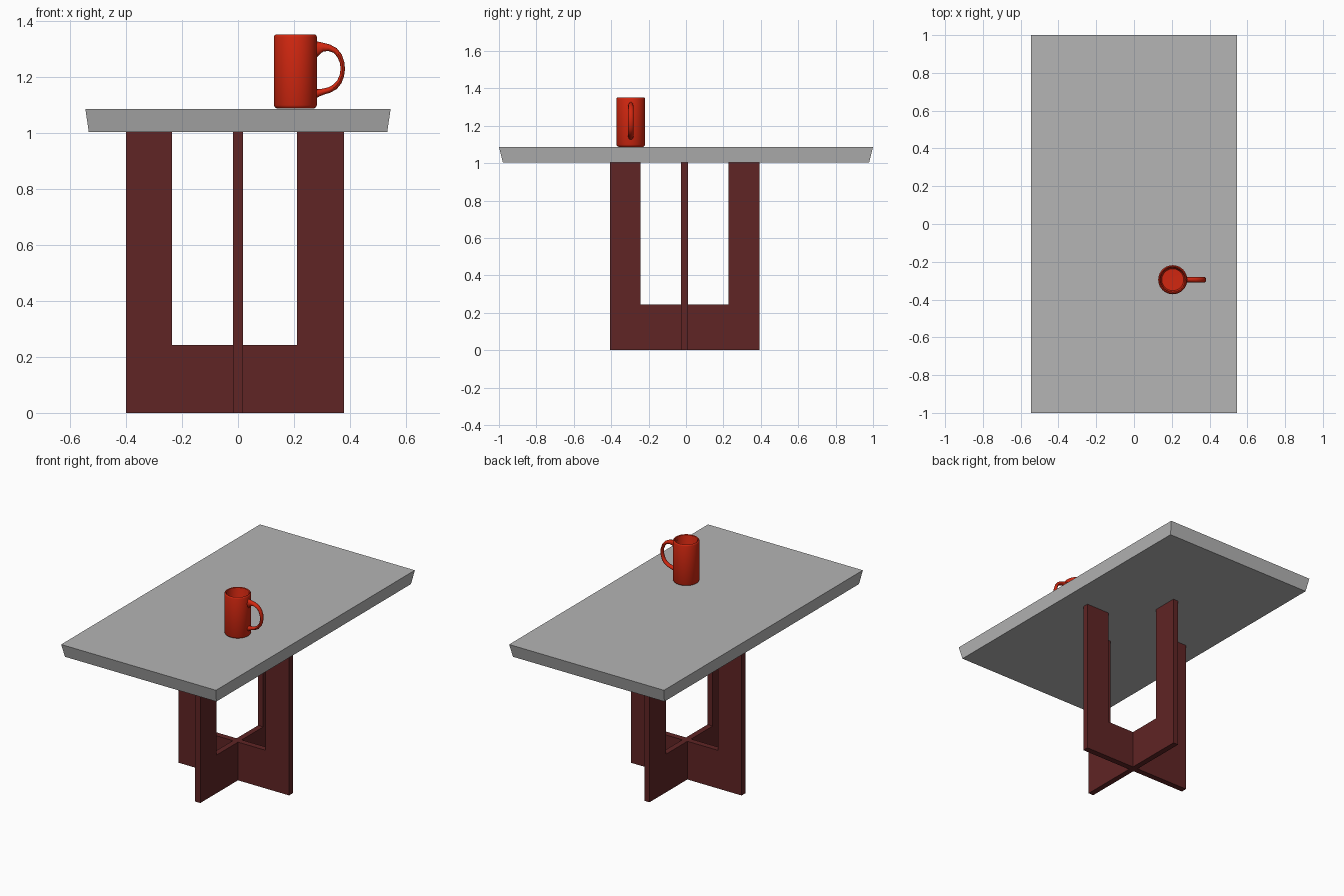
import bpy, bmesh, math
from mathutils import Vector

if "Cube" in bpy.data.objects:
    bpy.data.objects.remove(bpy.data.objects["Cube"])


def material(name, rgb):
    m = bpy.data.materials.new(name)
    m.diffuse_color = (*rgb, 1)
    m.use_nodes = True
    m.node_tree.nodes["Principled BSDF"].inputs["Base Color"].default_value = m.diffuse_color
    return m


GREY = material("stone grey", (0.46, 0.46, 0.46))
WOOD = material("dark red wood", (0.115, 0.018, 0.018))
RED = material("glossy red", (0.64, 0.02, 0.005))


def finish(name, bm, mat, smooth=False):
    bmesh.ops.recalc_face_normals(bm, faces=bm.faces)
    me = bpy.data.meshes.new(name)
    bm.to_mesh(me)
    bm.free()
    me.materials.append(mat)
    ob = bpy.data.objects.new(name, me)
    bpy.context.collection.objects.link(ob)
    if smooth:
        bpy.ops.object.select_all(action='DESELECT')
        ob.select_set(True)
        bpy.context.view_layer.objects.active = ob
        bpy.ops.object.shade_smooth_by_angle(angle=math.radians(40))
    return ob


# Table top: slab that narrows towards its underside
bm = bmesh.new()
bmesh.ops.create_cube(bm, size=2)
for v in bm.verts:
    if v.co.z > 0:
        v.co = (v.co.x * 0.545, v.co.y, 1.086)
    else:
        v.co = (v.co.x * 0.533, v.co.y * 0.979, 1.003)
finish("table_top", bm, GREY)


# Base: two U-shaped panels crossing each other
def u_panel(name, outer, inner, thickness, place):
    (o0, o1), (i0, i1), (t0, t1) = outer, inner, thickness
    top, floor = 1.003, 0.243
    outline = [(o0, 0), (o1, 0), (o1, top), (i1, top),
               (i1, floor), (i0, floor), (i0, top), (o0, top)]
    bm = bmesh.new()
    face = bm.faces.new([bm.verts.new(place(a, t0, z)) for a, z in outline])
    ext = bmesh.ops.extrude_face_region(bm, geom=[face], use_keep_orig=True)
    shift = Vector(place(0, t1 - t0, 0))
    for v in ext["geom"]:
        if isinstance(v, bmesh.types.BMVert):
            v.co += shift
    finish(name, bm, WOOD)


u_panel("cross_panel", (-0.40, 0.378), (-0.235, 0.211), (-0.026, 0.012),
        lambda a, t, z: (a, t, z))
u_panel("long_panel", (-0.405, 0.393), (-0.242, 0.228), (-0.018, 0.018),
        lambda a, t, z: (t, a, z))

# Mug body: revolved wall with rounded foot and rim
CX, CY = 0.205, -0.295
profile = [(0, 1.087), (0.066, 1.087), (0.073, 1.091), (0.077, 1.099),
           (0.077, 1.342), (0.075, 1.348), (0.071, 1.351), (0.066, 1.348),
           (0.064, 1.342), (0.064, 1.118), (0.058, 1.108), (0, 1.106)]
bm = bmesh.new()
vs = [bm.verts.new((CX + r, CY, z)) for r, z in profile]
es = [bm.edges.new(p) for p in zip(vs, vs[1:])]
bmesh.ops.spin(bm, geom=vs + es, cent=(CX, CY, 0), axis=(0, 0, 1),
               angle=math.tau, steps=40)
bmesh.ops.remove_doubles(bm, verts=bm.verts, dist=0.0003)
finish("mug_body", bm, RED, True)

# Mug handle: oval section swept along a bow, flared where it meets the wall
# (x, z, half height of section)
path = [(0.274, 1.300, 0.031), (0.287, 1.303, 0.024), (0.303, 1.306, 0.016),
        (0.325, 1.304, 0.012), (0.347, 1.294, 0.010), (0.363, 1.275, 0.009),
        (0.372, 1.250, 0.008), (0.374, 1.228, 0.008), (0.371, 1.205, 0.008),
        (0.362, 1.182, 0.009), (0.346, 1.164, 0.010), (0.326, 1.153, 0.010),
        (0.304, 1.147, 0.011), (0.288, 1.143, 0.013), (0.274, 1.140, 0.018)]
SIDES, HALF_WIDTH = 12, 0.014
bm = bmesh.new()
rings = []
for i, (x, z, h) in enumerate(path):
    a, b = path[max(i - 1, 0)], path[min(i + 1, len(path) - 1)]
    d = Vector((b[0] - a[0], 0, b[1] - a[1])).normalized()
    n = Vector((-d.z, 0, d.x))
    ring = []
    for k in range(SIDES):
        t = math.tau * k / SIDES
        ring.append(bm.verts.new(Vector((x, CY, z)) + n * h * math.cos(t)
                                 + Vector((0, HALF_WIDTH * math.sin(t), 0))))
    rings.append(ring)
for r, s in zip(rings, rings[1:]):
    for k in range(SIDES):
        j = (k + 1) % SIDES
        bm.faces.new((r[k], r[j], s[j], s[k]))
bm.faces.new(rings[0])
bm.faces.new(rings[-1])
finish("mug_handle", bm, RED, True)
